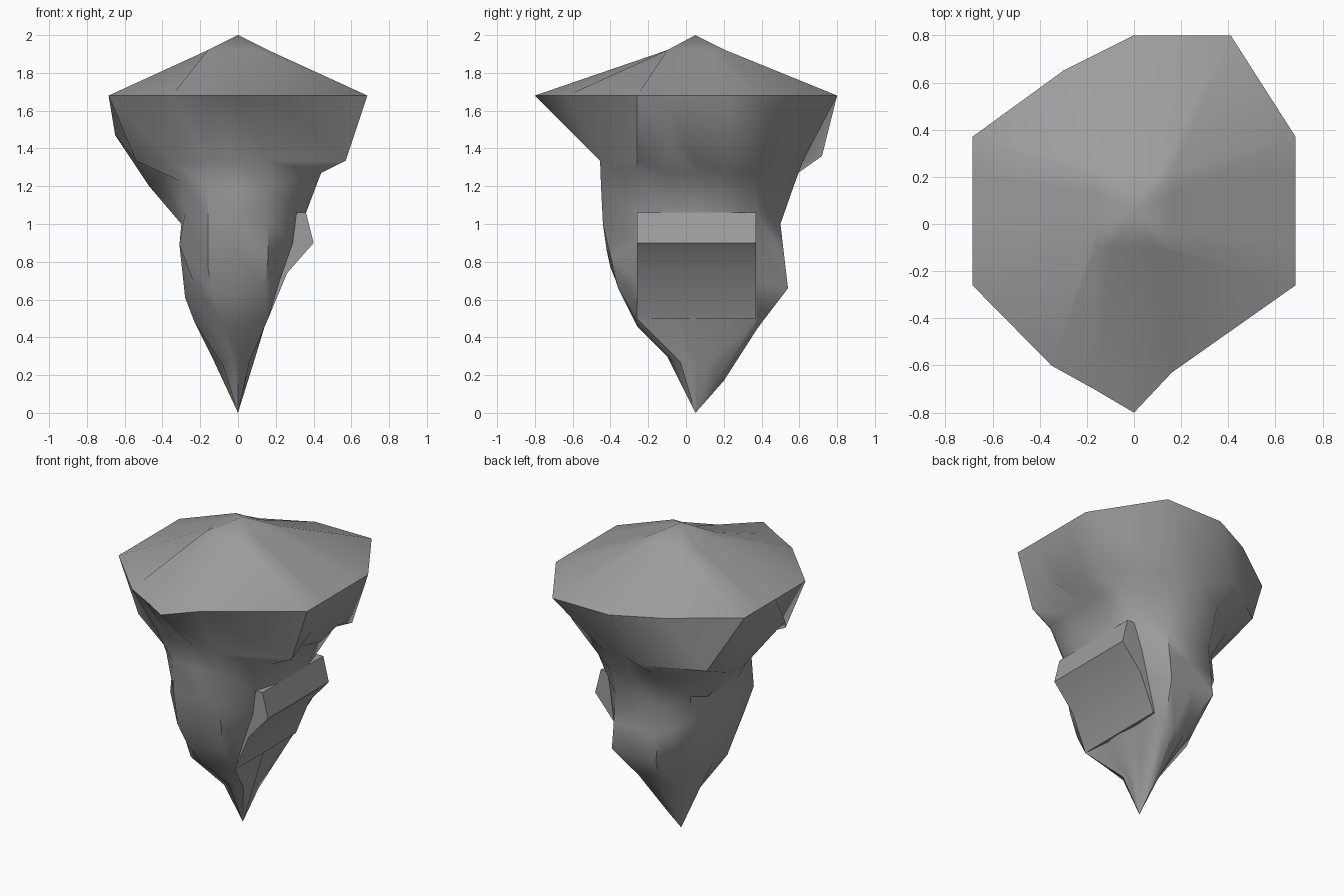
import bpy, bmesh
from math import radians

if "Cube" in bpy.data.objects:
    bpy.data.objects.remove(bpy.data.objects["Cube"], do_unlink=True)

stone = bpy.data.materials.new("grey_stone")
stone.use_nodes = True
stone.diffuse_color = (.34, .34, .34, 1)
stone.node_tree.nodes["Principled BSDF"].inputs["Base Color"].default_value = (.34, .34, .34, 1)

# Column names run counter-clockwise from the middle of the front
COLUMNS = ("front_mid front_l corner_fl left_f left_mid left_b corner_bl back_l "
           "back_mid back_r corner_br right_b right_mid right_f corner_fr front_r").split()
DEPTHS = (-.26, -.1, .05, .21, .37)


def ring(front, left, back, right, half=.16, depths=DEPTHS, **moved):
    """One loop of the rock; each side is (distance from axis plane, height)."""
    points = [(x, front[0], front[1]) for x in (0, half)]
    points += [(left[0], y, left[1]) for y in depths]
    points += [(x, back[0], back[1]) for x in (half, 0, -half)]
    points += [(right[0], y, right[1]) for y in reversed(depths)]
    points.append((-half, front[0], front[1]))
    for name, point in moved.items():
        points[COLUMNS.index(name)] = point
    return points


def finish(name, bm):
    bmesh.ops.recalc_face_normals(bm, faces=bm.faces)
    mesh = bpy.data.meshes.new(name)
    bm.to_mesh(mesh)
    bm.free()
    obj = bpy.data.objects.new(name, mesh)
    bpy.context.collection.objects.link(obj)
    mesh.materials.append(stone)
    bpy.ops.object.select_all(action='DESELECT')
    obj.select_set(True)
    bpy.context.view_layer.objects.active = obj
    bpy.ops.object.shade_smooth_by_angle(angle=radians(45))


def loft(name, rings, top, bottom):
    bm = bmesh.new()
    loops = [[bm.verts.new(p) for p in points] for points in rings]
    count = len(COLUMNS)
    for upper, lower in zip(loops, loops[1:]):
        for i in range(count):
            j = (i + 1) % count
            bm.faces.new((upper[i], lower[i], lower[j], upper[j]))
    for tip, loop in ((top, loops[0]), (bottom, loops[-1])):
        point = bm.verts.new(tip)
        for i in range(count):
            bm.faces.new((point, loop[i], loop[(i + 1) % count]))
    finish(name, bm)


# Shallow pointed cap
crown = ring(front=(-.1, 1.92), left=(.16, 1.92), back=(.21, 1.92), right=(-.16, 1.92),
             half=.1, depths=(-.1, -.02, .05, .13, .21))

# Wide overhanging rim
rim = ring(front=(-.63, 1.68), left=(.685, 1.68), back=(.8, 1.68), right=(-.685, 1.68),
           front_mid=(0, -.8, 1.68), front_r=(-.17, -.7, 1.68),
           corner_fr=(-.35, -.6, 1.68), right_f=(-.685, -.26, 1.68),
           back_l=(.41, .8, 1.68), back_r=(-.3, .65, 1.68))

# Underside of the rim, with a jagged edge on both flanks
under_rim = ring(front=(-.455, 1.335), left=(.57, 1.335), back=(.62, 1.335), right=(-.54, 1.335),
                 left_f=(.6, -.1, 1.46), left_b=(.58, .21, 1.385),
                 back_r=(-.16, .72, 1.36), corner_br=(-.5, .5, 1.33),
                 right_mid=(-.65, -.1, 1.47), right_f=(-.54, -.26, 1.335),
                 corner_fr=(-.35, -.36, 1.335))

# Upper trunk
shoulder = ring(front=(-.45, 1.2), left=(.44, 1.27), back=(.57, 1.2), right=(-.47, 1.2),
                back_r=(-.16, .58, 1.26), corner_br=(-.38, .4, 1.23),
                right_f=(-.4, -.26, 1.27), corner_fr=(-.29, -.34, 1.22))
waist = ring(front=(-.44, 1), left=(.36, 1.06), back=(.5, 1), right=(-.3, 1),
             corner_fl=(.31, -.26, 1.06), corner_bl=(.31, .37, 1.06),
             corner_fr=(-.28, -.28, 1.06), corner_br=(-.29, .37, 1.06))

# Lower trunk
belly = ring(front=(-.42, .86), left=(.36, .9), back=(.52, .83), right=(-.31, .89),
             front_r=(-.16, -.4, .77), front_l=(.16, -.4, .83),
             corner_fl=(.29, -.26, .9), corner_bl=(.25, .37, .9))
hips = ring(front=(-.34, .62), left=(.25, .74), back=(.54, .66), right=(-.28, .61),
            front_l=(.14, -.36, .66), front_r=(-.13, -.34, .62),
            corner_fl=(.22, -.26, .7), corner_bl=(.2, .37, .7),
            corner_br=(-.24, .37, .7), corner_fr=(-.24, -.26, .7))

# Tapering root, ending in a four-edged spike
root = ring(front=(-.26, .48), left=(.18, .62), back=(.38, .45), right=(-.23, .48),
            half=.08, front_mid=(0, -.26, .46), corner_fl=(.16, -.26, .5),
            left_mid=(.16, .05, .52), corner_bl=(.15, .37, .5),
            corner_br=(-.16, .37, .5), corner_fr=(-.16, -.26, .5))
spike = ring(front=(-.06, .28), left=(.06, .27), back=(.17, .18), right=(-.08, .25),
             half=.03, depths=(-.03, .01, .05, .09, .13), front_mid=(0, -.1, .3),
             left_mid=(.09, .05, .29), back_mid=(0, .2, .17), right_mid=(-.13, .05, .28))

loft("rock_body",
     [crown, rim, under_rim, shoulder, waist, belly, hips, root, spike],
     top=(0, .05, 2), bottom=(0, .05, 0))

# Straight ledge on the left flank, with a flat-ended underside
bm = bmesh.new()
profile = ((.2, 1.06), (.36, 1.06), (.4, .9), (.26, .74), (.16, .5), (.1, .5))
end = bm.faces.new([bm.verts.new((x, DEPTHS[0], z)) for x, z in profile])
pushed = bmesh.ops.extrude_face_region(bm, geom=[end], use_keep_orig=True)
for vert in pushed["geom"]:
    if isinstance(vert, bmesh.types.BMVert):
        vert.co.y = DEPTHS[-1]
finish("side_ledge", bm)
